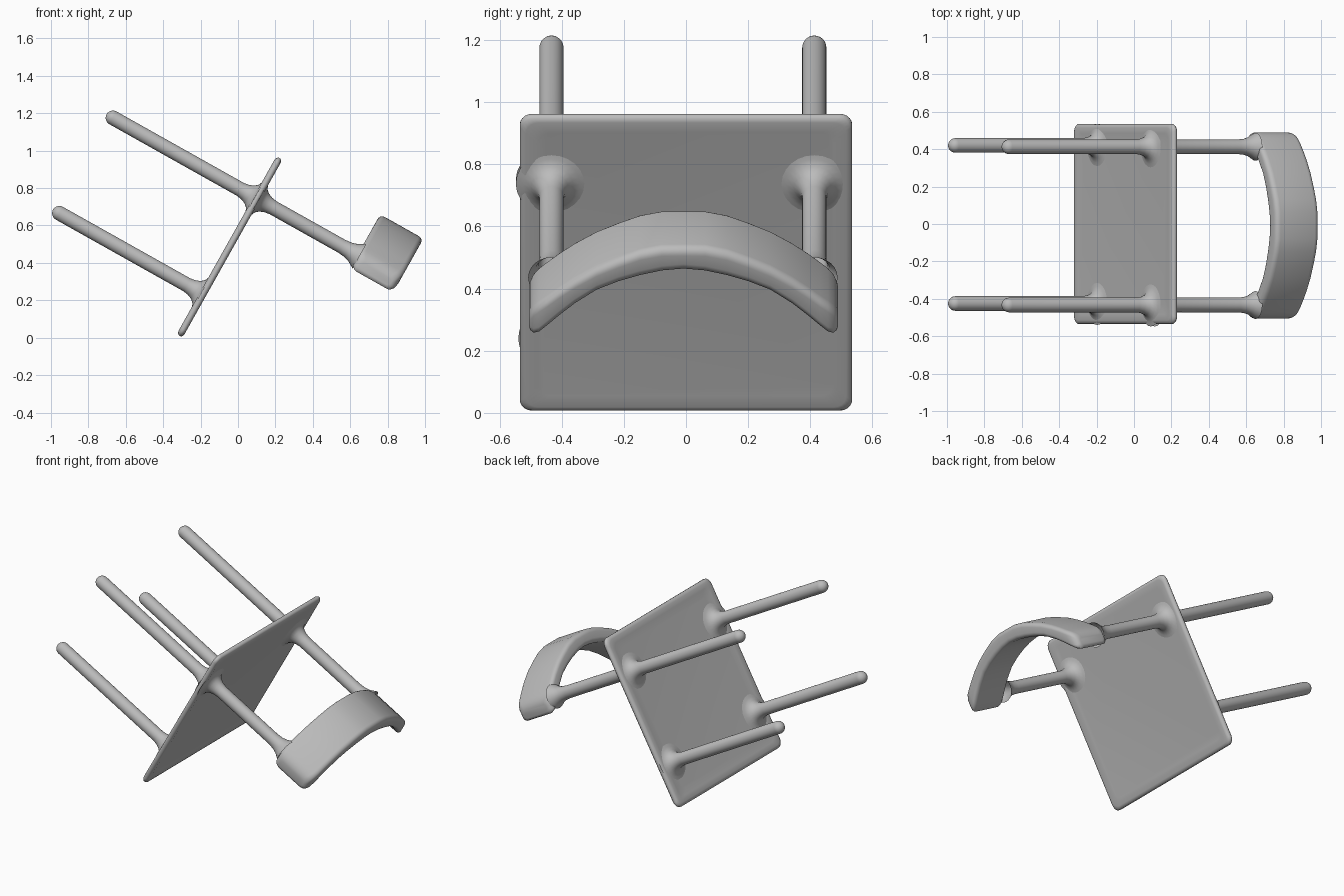
import bpy, bmesh, math
from mathutils import Matrix, Vector

if "Cube" in bpy.data.objects:
    bpy.data.objects.remove(bpy.data.objects["Cube"])

# Chair frame: local x = chair up, y = width, z = chair depth; the whole chair is tipped over
TILT = Matrix.Translation((-0.045, 0, 0.485)) @ Matrix.Rotation(math.radians(29.3), 4, 'Y')

grey = bpy.data.materials.new("light grey")
grey.diffuse_color = (0.5, 0.5, 0.5, 1)
grey.use_nodes = True
grey.node_tree.nodes["Principled BSDF"].inputs["Base Color"].default_value = grey.diffuse_color


def skin(name, rings, cap_start=True, cap_end=True):
    """Bridge a list of equal-length point rings into one smooth object."""
    bm = bmesh.new()
    vr = [[bm.verts.new(TILT @ Vector(p)) for p in ring] for ring in rings]
    n = len(vr[0])
    for a, b in zip(vr, vr[1:]):
        for i in range(n):
            j = (i + 1) % n
            bm.faces.new((a[i], a[j], b[j], b[i]))
    if cap_start:
        bm.faces.new(vr[0][::-1])
    if cap_end:
        bm.faces.new(vr[-1])
    bmesh.ops.recalc_face_normals(bm, faces=bm.faces)
    mesh = bpy.data.meshes.new(name)
    bm.to_mesh(mesh)
    bm.free()
    mesh.materials.append(grey)
    ob = bpy.data.objects.new(name, mesh)
    bpy.context.collection.objects.link(ob)
    bpy.ops.object.select_all(action='DESELECT')
    ob.select_set(True)
    bpy.context.view_layer.objects.active = ob
    bpy.ops.object.shade_smooth_by_angle(angle=math.radians(50))
    return ob


def rounded_rect(a0, a1, b0, b1, r, seg=5):
    """Outline of a rectangle with rounded corners, counter-clockwise."""
    pts = []
    corners = [(a1 - r, b1 - r), (a0 + r, b1 - r), (a0 + r, b0 + r), (a1 - r, b0 + r)]
    for k, (ca, cb) in enumerate(corners):
        for s in range(seg + 1):
            t = math.pi / 2 * (k + s / seg)
            pts.append((ca + r * math.cos(t), cb + r * math.sin(t)))
    return pts


def rod(name, y, z, profile, **caps):
    """Round bar along the chair's up axis from (position, radius) pairs."""
    rings = [[(u, y + r * math.cos(2 * math.pi * i / 24), z + r * math.sin(2 * math.pi * i / 24))
              for i in range(24)] for u, r in profile]
    return skin(name, rings, **caps)


# Seat: thin plate with rounded rim, slightly recessed faces
seat_profile = [(0.09, -0.013), (0.05, -0.016), (0.02, -0.019), (0.006, -0.014), (0, -0.005),
                (0, 0.005), (0.006, 0.014), (0.02, 0.018), (0.06, 0.014)]
seat_rings = []
for inset, h in seat_profile:
    outline = rounded_rect(-0.535 + inset, 0.535 - inset, -0.545 + inset, 0.545 - inset, 0.04)
    seat_rings.append([(h, y, d) for y, d in outline])
skin("seat", seat_rings)

# Legs: rounded tips, flaring into the underside of the seat
R = 0.039
tip = [(-0.882 - R * math.cos(t), max(R * math.sin(t), 0.004))
       for t in [math.pi / 2 * i / 6 for i in range(7)]]
flare = [(-0.10, R), (-0.07, 0.044), (-0.045, 0.054), (-0.027, 0.070), (-0.017, 0.092), (-0.012, 0.115)]
for name, y, z in [("front_leg_left", -0.425, -0.288), ("front_leg_right", 0.42, -0.288),
                   ("back_leg_left", -0.433, 0.297), ("back_leg_right", 0.413, 0.297)]:
    rod(name, y, z, tip + flare, cap_end=False)

# Uprights: flare out of the seat top and into the backrest
upright = [(-u, r) for u, r in reversed(flare)]
upright += [(0.52, R), (0.56, 0.043), (0.59, 0.052), (0.61, 0.064), (0.63, 0.075)]
for name, y in [("upright_left", -0.433), ("upright_right", 0.413)]:
    rod(name, y, 0.297, upright, cap_start=False, cap_end=False)

# Backrest: bowed band, (half-width, inner depth, outer depth, end inset)
half = [(0.0, 0.460, 0.546, 0), (0.07, 0.453, 0.545, 0), (0.14, 0.436, 0.530, 0),
        (0.21, 0.413, 0.502, 0), (0.28, 0.382, 0.470, 0), (0.35, 0.332, 0.427, 0),
        (0.40, 0.288, 0.390, 0), (0.44, 0.250, 0.357, 0), (0.465, 0.226, 0.337, 0.003),
        (0.483, 0.217, 0.318, 0.010), (0.494, 0.222, 0.298, 0.022), (0.498, 0.235, 0.280, 0.035)]
stations = [(-y, a, b, e) for y, a, b, e in reversed(half[1:])] + half
back_rings = []
for y, a, b, e in stations:
    r = min(0.028, (b - a) * 0.45)
    back_rings.append([(u, y - 0.008, d) for u, d in rounded_rect(0.617 + e, 0.882 - e, a, b, r)])
skin("backrest", back_rings)
